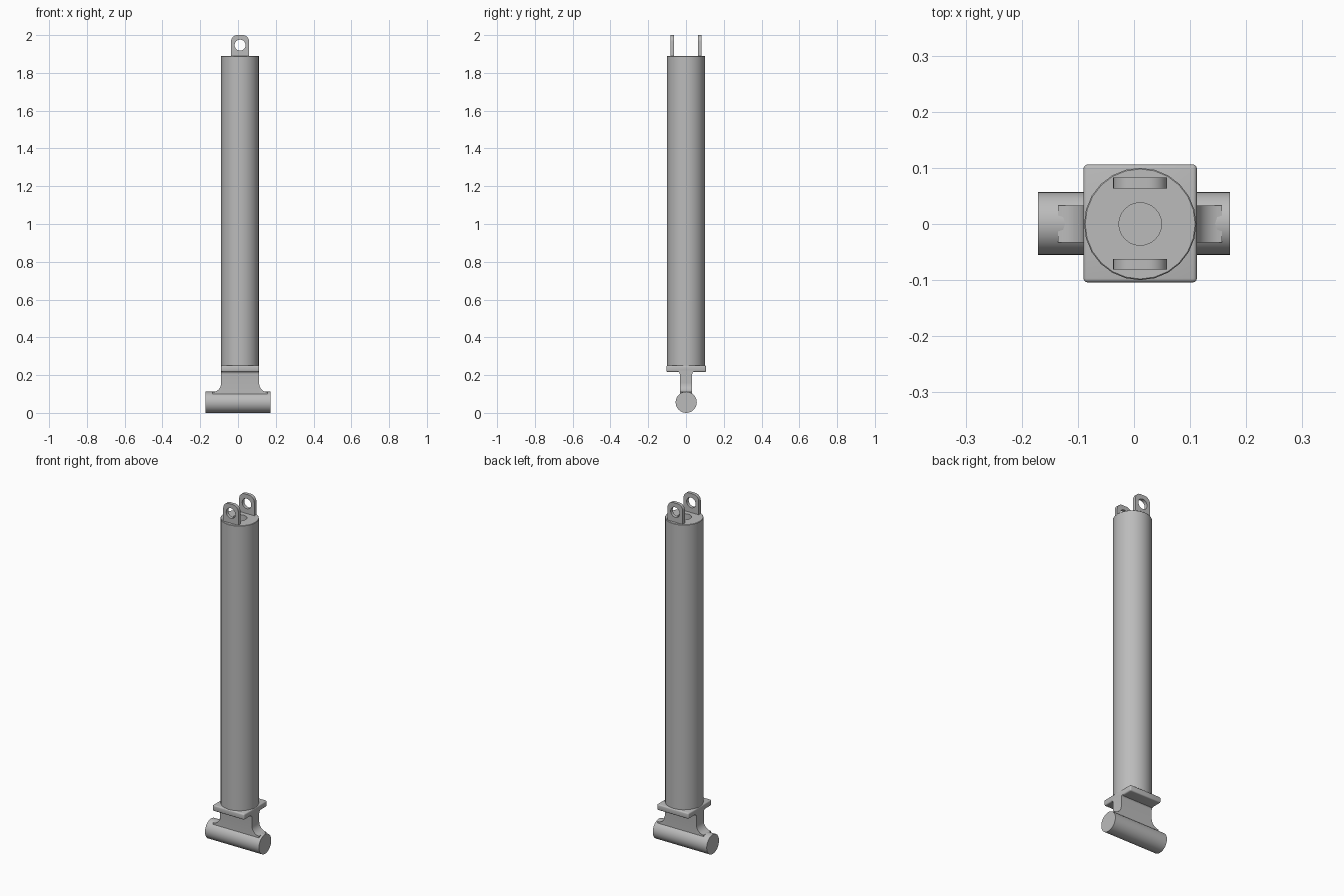
import bpy, bmesh
from math import pi, cos, sin, radians
from mathutils import Matrix, Vector

cube = bpy.data.objects.get("Cube")
if cube:
    bpy.data.objects.remove(cube, do_unlink=True)

CX = 0.011            # axis of the barrel
HALF = 0.101          # half width of flange and neck
WEB = 0.033           # half thickness of the neck
PIN = 0.056           # radius of the cross pin

steel = bpy.data.materials.new("grey_steel")
steel.use_nodes = True
steel.diffuse_color = (0.5, 0.5, 0.5, 1)
steel.node_tree.nodes["Principled BSDF"].inputs["Base Color"].default_value = (0.5, 0.5, 0.5, 1)


def smooth(obj):
    bpy.ops.object.select_all(action='DESELECT')
    obj.select_set(True)
    bpy.context.view_layer.objects.active = obj
    bpy.ops.object.shade_smooth_by_angle(angle=radians(35))


def finish(name, bm):
    bmesh.ops.remove_doubles(bm, verts=bm.verts, dist=1e-5)
    bmesh.ops.recalc_face_normals(bm, faces=bm.faces)
    mesh = bpy.data.meshes.new(name)
    bm.to_mesh(mesh)
    bm.free()
    mesh.materials.append(steel)
    obj = bpy.data.objects.new(name, mesh)
    bpy.context.collection.objects.link(obj)
    smooth(obj)
    return obj


def lathe(name, profile, sides, centre):
    """Turn a (radius, z) profile about a vertical axis."""
    bm = bmesh.new()
    verts = [bm.verts.new((r, 0, z)) for r, z in profile]
    edges = [bm.edges.new(pair) for pair in zip(verts, verts[1:])]
    bmesh.ops.spin(bm, geom=verts + edges, cent=(0, 0, 0), axis=(0, 0, 1),
                   angle=2 * pi, steps=sides)
    bmesh.ops.translate(bm, verts=bm.verts, vec=(centre, 0, 0))
    return finish(name, bm)


def prism(name, points, vec):
    """Extrude a closed outline along a vector."""
    bm = bmesh.new()
    face = bm.faces.new([bm.verts.new(p) for p in points])
    out = bmesh.ops.extrude_face_region(bm, geom=[face])
    moved = [g for g in out["geom"] if isinstance(g, bmesh.types.BMVert)]
    bmesh.ops.translate(bm, verts=moved, vec=vec)
    return finish(name, bm)


def arc(cx, cy, r, a0, a1, n=8):
    steps = [radians(a0 + (a1 - a0) * i / n) for i in range(n + 1)]
    return [(cx + r * cos(a), cy + r * sin(a)) for a in steps]


# Barrel with a rod bore in its upper end
lathe("barrel", [(0, 0.3), (0.038, 0.3), (0.038, 1.89), (0.098, 1.89),
                 (0.1, 1.888), (0.1, 0.24), (0, 0.24)], 24, CX)

# Square flange with softened edges
bm = bmesh.new()
bmesh.ops.create_cube(bm, size=1, matrix=Matrix.Translation((CX, 0.001, 0.234))
                      @ Matrix.Diagonal((2 * HALF, 0.21, 0.034, 1)))
bmesh.ops.bevel(bm, geom=bm.edges[:], offset=0.007, segments=3, profile=0.5,
                affect='EDGES')
finish("flange", bm)

# Neck with small fillets under the flange
cove = arc(WEB + 0.014, 0.206, 0.014, 180, 90, 5)
side = [(WEB, 0.07)] + cove + [(WEB + 0.014, 0.225)]
outline = side + [(-y, z) for y, z in reversed(side)]
prism("neck", [(CX - HALF, y, z) for y, z in outline], (2 * HALF, 0, 0))

# Curved gussets between neck and pin
for label, s in (("left", 1), ("right", -1)):
    curve = arc(HALF + 0.045, 0.155, 0.045, 180, 270)
    shape = curve + [(HALF + 0.045, 0.08), (HALF, 0.08)]
    prism(label + "_gusset", [(CX + s * x, -WEB, z) for x, z in shape],
          (0, 2 * WEB, 0))

# Cross pin
bm = bmesh.new()
bmesh.ops.create_cone(bm, cap_ends=True, segments=32, radius1=PIN, radius2=PIN,
                      depth=0.343, matrix=Matrix.Translation((0, 0.001, PIN))
                      @ Matrix.Rotation(pi / 2, 4, 'Y'))
finish("cross_pin", bm)

# Pair of rounded lugs with eye holes
W, R = 0.048, 0.034
tab = ([(-W, 1.885), (W, 1.885)] + arc(W - R, 2 - R, R, 0, 90)
       + arc(R - W, 2 - R, R, 90, 180))
eye = arc(0, 1.947, 0.029, 0, 345, 23)
for label, y in (("front", -0.072), ("back", 0.073)):
    data = bpy.data.curves.new(label + "_lug", 'CURVE')
    data.dimensions = '2D'
    data.fill_mode = 'BOTH'
    data.extrude = 0.0095
    for loop in (tab, eye):
        spline = data.splines.new('POLY')
        spline.points.add(len(loop) - 1)
        for point, (x, z) in zip(spline.points, loop):
            point.co = (x, z, 0, 1)
        spline.use_cyclic_u = True
    data.materials.append(steel)
    lug = bpy.data.objects.new(label + "_lug", data)
    bpy.context.collection.objects.link(lug)
    lug.location = (CX, y, 0)
    lug.rotation_euler = (pi / 2, 0, 0)
    bpy.ops.object.select_all(action='DESELECT')
    lug.select_set(True)
    bpy.context.view_layer.objects.active = lug
    bpy.ops.object.convert(target='MESH')
    smooth(bpy.context.view_layer.objects.active)
